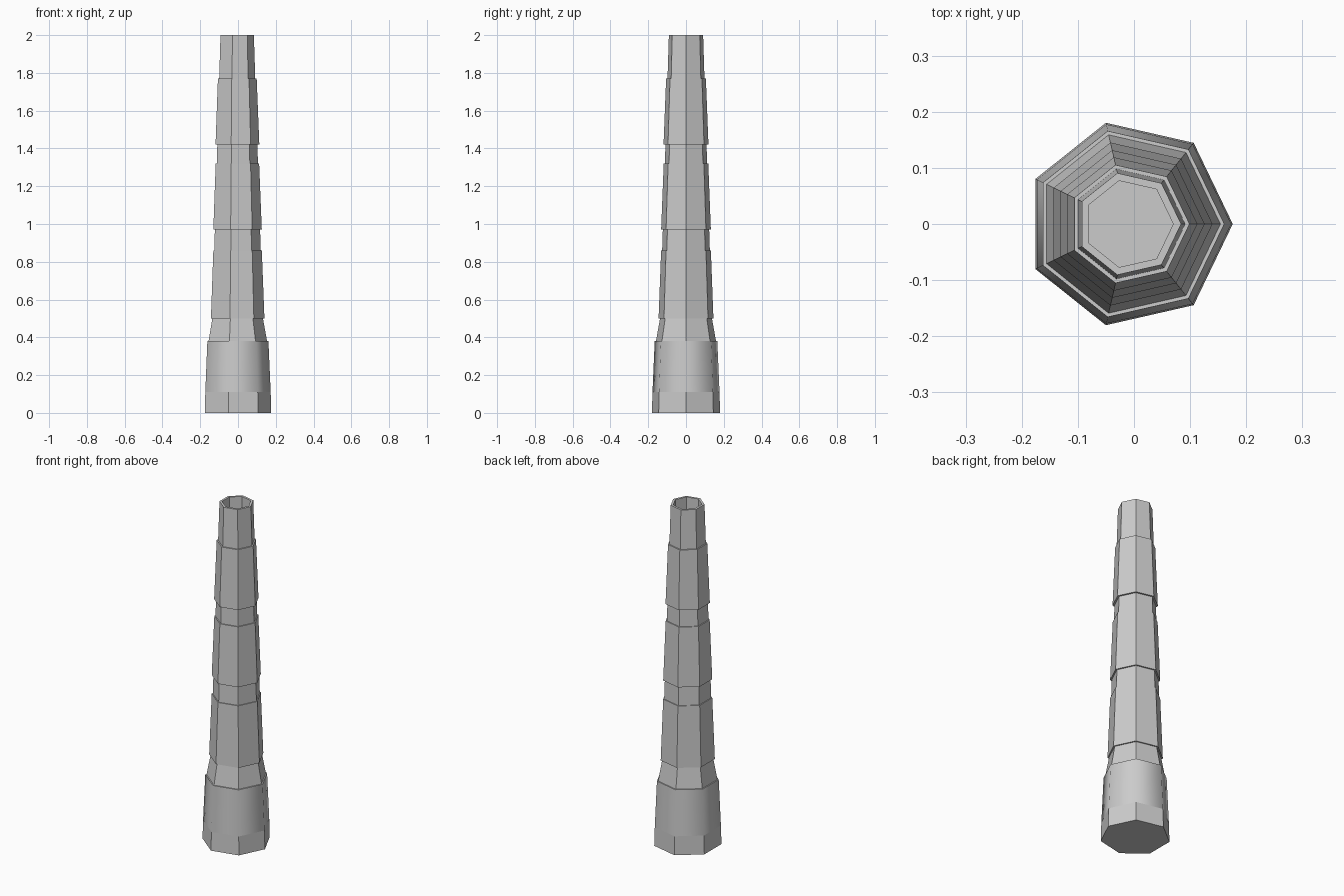
import bpy, bmesh, math

if "Cube" in bpy.data.objects:
    bpy.data.objects.remove(bpy.data.objects["Cube"])

SIDES = 7
CX = -0.009  # shifts the heptagon so its bounds are centred


def lathe(name, profile, smooth_rows=(), caps=True):
    """Stack heptagon rings from (z, radius) pairs; closed profile if caps is False."""
    bm = bmesh.new()
    rings = []
    for z, r in profile:
        rings.append([bm.verts.new((CX + r * math.cos(2 * math.pi * i / SIDES),
                                    r * math.sin(2 * math.pi * i / SIDES), z))
                      for i in range(SIDES)])
    count = len(rings) - 1 if caps else len(rings)
    for k in range(count):
        a, b = rings[k], rings[(k + 1) % len(rings)]
        for i in range(SIDES):
            j = (i + 1) % SIDES
            f = bm.faces.new((a[i], a[j], b[j], b[i]))
            f.smooth = k in smooth_rows
    if caps:
        bm.faces.new(rings[0][::-1])
        bm.faces.new(rings[-1])
    bmesh.ops.recalc_face_normals(bm, faces=bm.faces)
    mesh = bpy.data.meshes.new(name)
    bm.to_mesh(mesh)
    bm.free()
    obj = bpy.data.objects.new(name, mesh)
    bpy.context.collection.objects.link(obj)
    return obj


def core_radius(z):
    return 0.141 + (0.093 - 0.141) * (z - 0.5) / 1.5


# Chimney shaft: flared foot, tapering core and recessed mouth
lathe("chimney_shaft", [(0, 0.185), (0.11, 0.182), (0.38, 0.170), (0.38, 0.163),
                        (0.5, 0.141), (2.0, 0.093), (2.0, 0.079), (1.88, 0.079)],
      smooth_rows=(1,))

# Raised sleeves around the shaft
sleeves = [(0.50, 0.149, 0.86, 0.135), (0.97, 0.135, 1.32, 0.121), (1.42, 0.122, 1.77, 0.108)]
for n, (z0, r0, z1, r1) in enumerate(sleeves, 1):
    lathe(f"sleeve_{n}", [(z0, r0), (z1, r1),
                          (z1, core_radius(z1) - 0.002), (z0, core_radius(z0) - 0.002)],
          caps=False)
